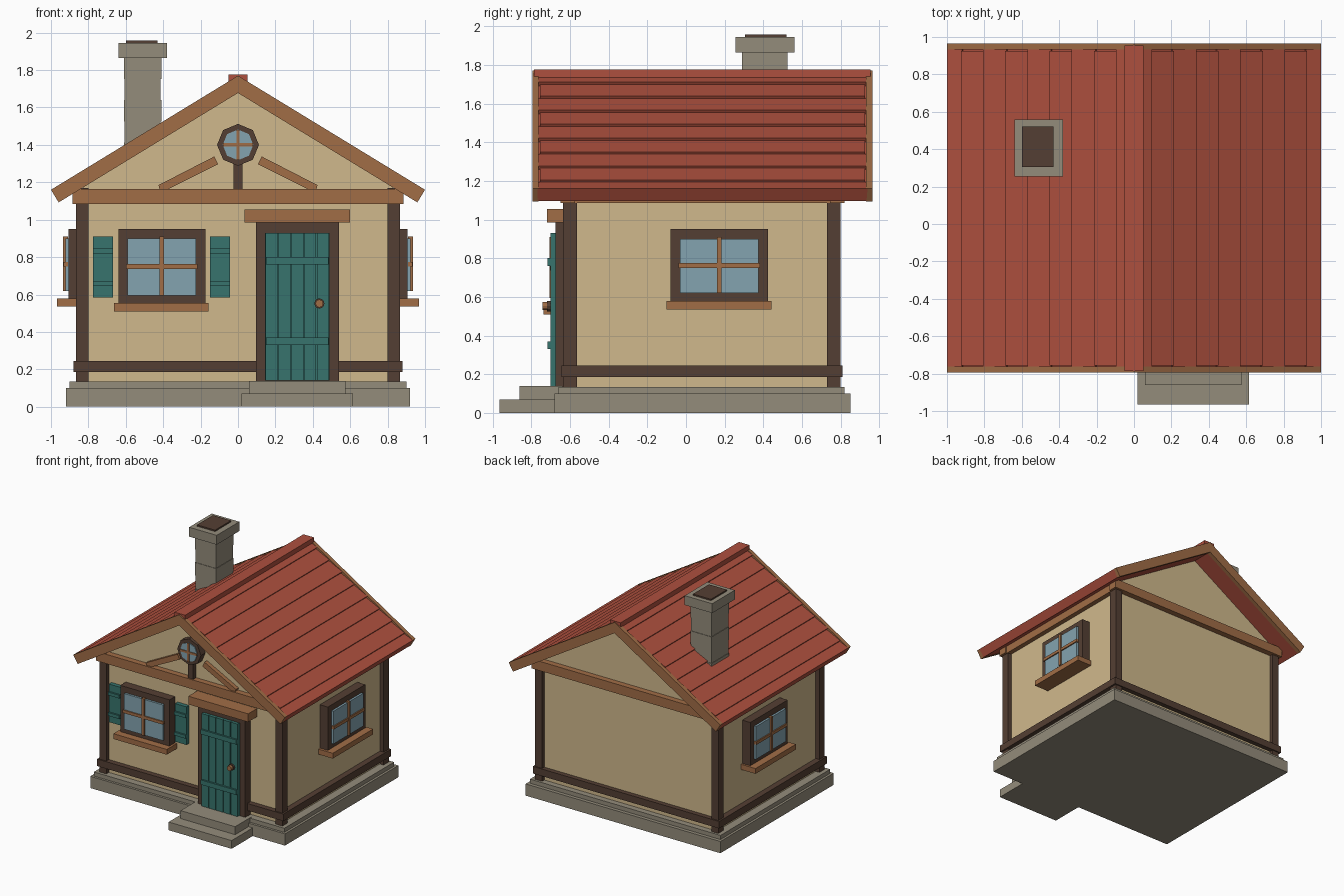
import bpy, bmesh, math
from mathutils import Vector

cube = bpy.data.objects.get("Cube")
if cube:
    bpy.data.objects.remove(cube, do_unlink=True)


def material(name, r, g, b):
    def lin(c):
        c /= 255
        return c / 12.92 if c < 0.04 else ((c + 0.055) / 1.055) ** 2.4
    col = (lin(r), lin(g), lin(b), 1)
    m = bpy.data.materials.new(name)
    m.use_nodes = True
    m.diffuse_color = col
    bsdf = m.node_tree.nodes["Principled BSDF"]
    bsdf.inputs["Base Color"].default_value = col
    bsdf.inputs["Roughness"].default_value = 0.9
    return m


plaster = material("cream plaster", 208, 185, 140)
dark = material("dark timber", 84, 63, 51)
light = material("light timber", 161, 109, 70)
stone = material("grey stone", 148, 140, 123)
teal = material("teal paint", 55, 116, 109)
glass = material("blue glass", 132, 164, 176)
tile = material("red tile", 174, 80, 62)


def prism(name, mat, pts, y0, y1):
    """Extrude an x-z outline from y0 to y1."""
    bm = bmesh.new()
    face = bm.faces.new([bm.verts.new((x, y0, z)) for x, z in pts])
    ext = bmesh.ops.extrude_face_region(bm, geom=[face])
    new = [v for v in ext["geom"] if isinstance(v, bmesh.types.BMVert)]
    bmesh.ops.translate(bm, verts=new, vec=(0, y1 - y0, 0))
    bmesh.ops.recalc_face_normals(bm, faces=bm.faces)
    mesh = bpy.data.meshes.new(name)
    bm.to_mesh(mesh)
    bm.free()
    mesh.materials.append(mat)
    ob = bpy.data.objects.new(name, mesh)
    bpy.context.collection.objects.link(ob)
    return ob


def box(name, mat, x0, x1, y0, y1, z0, z1):
    return prism(name, mat, [(x0, z0), (x1, z0), (x1, z1), (x0, z1)], y0, y1)


def disc(name, mat, x, z, r, y0, y1, sides=8):
    a = [2 * math.pi * i / sides for i in range(sides)]
    return prism(name, mat, [(x + r * math.sin(t), z + r * math.cos(t)) for t in a], y0, y1)


WX, FRONT, BACK = 0.83, -0.60, 0.77     # wall planes

# Foundation and steps
box("foundation_base", stone, -0.92, 0.92, -0.68, 0.85, 0, 0.10)
box("foundation_top", stone, -0.90, 0.90, -0.66, 0.82, 0.10, 0.135)
box("lower_step", stone, 0.02, 0.615, -0.965, -0.66, 0, 0.07)
box("upper_step", stone, 0.06, 0.575, -0.86, -0.64, 0.07, 0.138)

# Walls with gables
prism("walls", plaster, [(-WX, 0.13), (WX, 0.13), (WX, 1.175), (0, 1.69), (-WX, 1.175)], FRONT, BACK)

# Timber frame
for s, side in ((-1, "right"), (1, "left")):
    for y, end in ((-0.635, "front"), (0.73, "back")):
        box(f"{end}_{side}_post", dark, *sorted((s * 0.80, s * 0.865)), y, y + 0.07, 0.13, 1.17)
    box(f"{side}_base_rail", dark, *sorted((s * 0.80, s * 0.88)), -0.62, 0.78, 0.185, 0.245)
    box(f"{side}_wall_plate", light, *sorted((s * 0.80, s * 0.87)), -0.64, 0.81, 1.085, 1.16)
for y, end in ((-0.645, "front"), (0.75, "back")):
    box(f"{end}_base_rail", dark, -0.88, 0.88, y, y + 0.06, 0.185, 0.245)
    box(f"{end}_tie_beam", light, -0.885, 0.885, y - 0.005, y + 0.07, 1.085, 1.165)

# Roof: slabs, overlapping tile courses and barge boards
APEX, EAVE = Vector((0, 1.77)), Vector((1.0, 1.16))
along = (EAVE - APEX).normalized()
up = Vector((-along.y, along.x))
LENGTH = (EAVE - APEX).length


def slope(s, dist, off):
    p = APEX + along * dist + up * off
    return (s * p.x, p.y)


def on_ridge(off):
    return (0, APEX.y + off / up.y)


for s, side in ((-1, "right"), (1, "left")):
    prism(f"{side}_roof_slab", tile,
          [on_ridge(-0.025), slope(s, LENGTH, -0.022), slope(s, LENGTH, -0.076), on_ridge(-0.076)],
          -0.767, 0.935)
    lower = LENGTH
    for i in range(9):
        upper = 1.085 - 0.139 * i if i < 8 else 0.0
        jag = 0.012 * (i % 2)
        prism(f"{side}_tile_course", tile,
              [slope(s, lower, 0.0), slope(s, upper, -0.014), slope(s, upper, -0.035), slope(s, lower, -0.024)],
              -0.768 + jag, 0.938 - jag)
        lower = upper
    for y, end in ((-0.795, "front"), (0.932, "back")):
        prism(f"{end}_{side}_barge_board", light,
              [on_ridge(0), slope(s, LENGTH, 0), slope(s, LENGTH, -0.079), on_ridge(-0.079)],
              y, y + 0.033)
box("ridge_cap", tile, -0.05, 0.05, -0.785, 0.955, 1.735, 1.775)

# Chimney with slightly uneven stone courses
for i in range(5):
    w = 0.004 * (i % 2)
    z = 1.30 + 0.113 * i
    box("chimney_course", stone, -0.61 + w, -0.41 - w, 0.29 + w, 0.525 - w, z, z + 0.113)
box("chimney_cap", stone, -0.64, -0.38, 0.255, 0.56, 1.865, 1.945)
box("chimney_flue", dark, -0.60, -0.43, 0.305, 0.52, 1.90, 1.957)


def window(name, place, u0, u1, z0, z1):
    """place(u0, u1, d0, d1) gives x-y limits from a span along the wall and a depth out of it."""
    mid, zm = (u0 + u1) / 2, (z0 + z1) / 2
    g0, g1, h0, h1 = u0 + 0.05, u1 - 0.05, z0 + 0.04, z1 - 0.05
    box(name + "_frame", dark, *place(u0, u1, -0.02, 0.075), z0, z1)
    box(name + "_glass", glass, *place(g0, g1, 0.07, 0.093), h0, h1)
    box(name + "_upright_bar", light, *place(mid - 0.012, mid + 0.012, 0.08, 0.105), h0, h1 + 0.01)
    box(name + "_cross_bar", light, *place(g0 - 0.008, g1 + 0.008, 0.08, 0.103), zm - 0.015, zm + 0.01)
    box(name + "_sill", light, *place(u0 - 0.022, u1 + 0.018, 0, 0.137), z0 - 0.045, z0)


def front_place(u0, u1, d0, d1):
    return u0, u1, FRONT - d1, FRONT - d0


def side_place(s):
    return lambda u0, u1, d0, d1: (*sorted((s * (WX + d0), s * (WX + d1))), u0, u1)


window("front_window", front_place, -0.64, -0.175, 0.555, 0.95)
window("left_window", side_place(1), -0.08, 0.425, 0.58, 0.95)
window("right_window", side_place(-1), -0.08, 0.425, 0.58, 0.95)

# Shutters
for x in (-0.775, -0.15):
    box("shutter", teal, *front_place(x, x + 0.107, 0, 0.035), 0.585, 0.91)
    for z in (0.645, 0.82):
        box("shutter_batten", teal, *front_place(x, x + 0.107, 0.02, 0.05), z, z + 0.028)

# Door
box("door_frame", dark, *front_place(0.095, 0.54, -0.02, 0.075), 0.135, 0.985)
box("door_lintel", light, *front_place(0.035, 0.60, 0, 0.12), 0.985, 1.055)
box("door_panel", teal, *front_place(0.145, 0.49, 0.05, 0.09), 0.14, 0.93)
for i in range(5):
    x = 0.145 + 0.069 * i
    box("door_plank", teal, *front_place(x + 0.003, x + 0.066, 0.08, 0.102), 0.14, 0.93)
for z in (0.33, 0.76):
    box("door_batten", teal, *front_place(0.15, 0.485, 0.09, 0.117), z, z + 0.04)
disc("knob_plate", dark, 0.435, 0.552, 0.027, -0.718, -0.69, 12)
disc("door_knob", light, 0.435, 0.552, 0.021, -0.742, -0.70, 12)

# Gable: round window, short post and braces
box("gable_post", dark, -0.025, 0.025, -0.64, -0.59, 1.165, 1.32)
disc("round_window_frame", dark, 0, 1.40, 0.112, -0.66, -0.59)
disc("round_window_glass", glass, 0, 1.40, 0.082, -0.668, -0.64)
box("round_window_upright_bar", light, -0.009, 0.009, -0.676, -0.65, 1.32, 1.48)
box("round_window_cross_bar", light, -0.08, 0.08, -0.674, -0.65, 1.391, 1.409)
for s, side in ((-1, "right"), (1, "left")):
    outline = [(0.42, 1.165), (0.425, 1.185), (0.127, 1.338), (0.107, 1.297), (0.37, 1.165)]
    prism(f"{side}_gable_brace", light, [(s * x, z) for x, z in outline], -0.635, -0.59)
